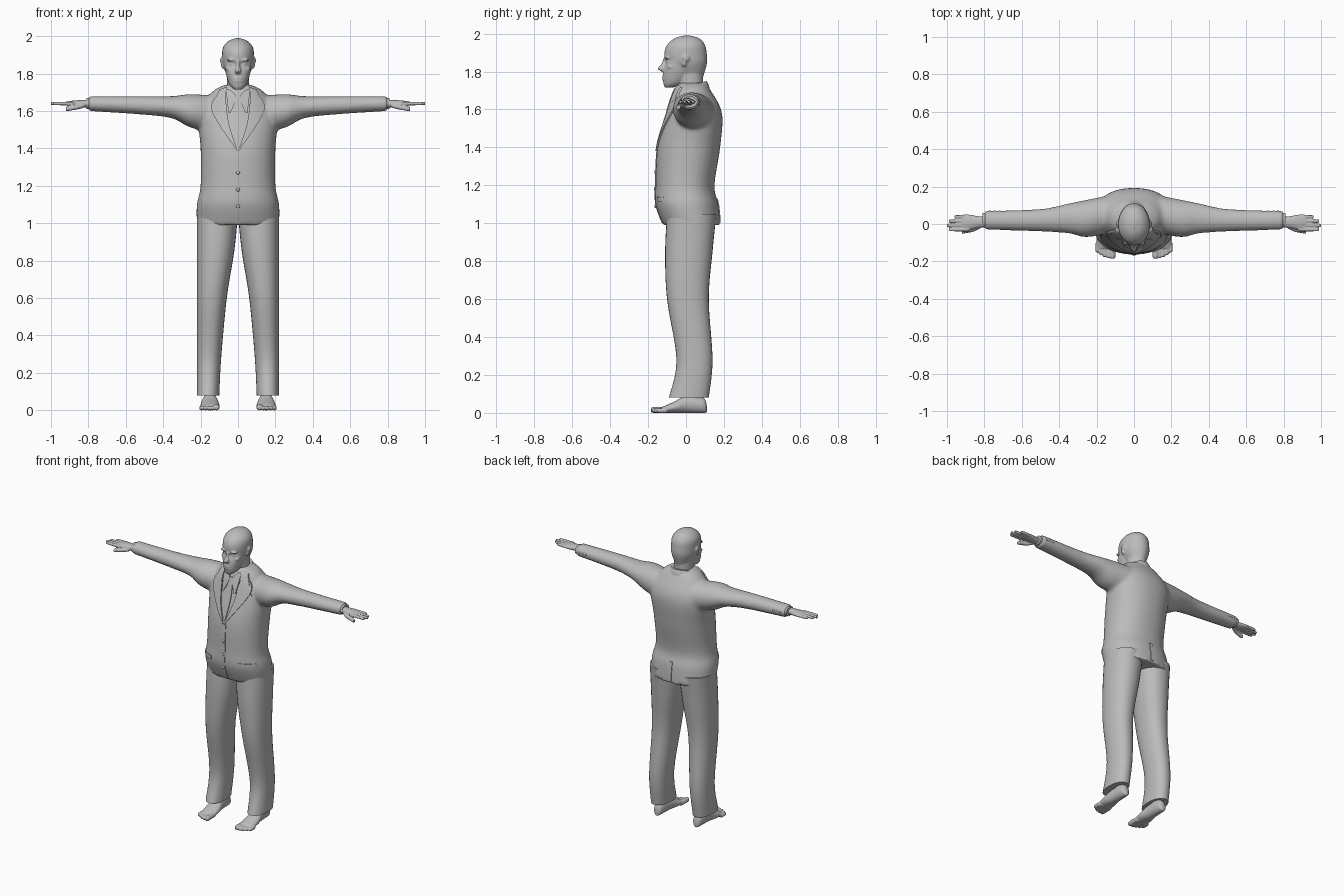
import bpy, bmesh, math
from mathutils import Vector
from mathutils.bvhtree import BVHTree

if "Cube" in bpy.data.objects:
    bpy.data.objects.remove(bpy.data.objects["Cube"])

shade = .5
grey = bpy.data.materials.new("plain_grey")
grey.use_nodes = True
grey.diffuse_color = (shade, shade, shade, 1)
grey.node_tree.nodes["Principled BSDF"].inputs["Base Color"].default_value = grey.diffuse_color


def spline(points, steps):
    """Smooth curve through points of any dimension."""
    padded = [points[0], *points, points[-1]]
    for i in range(len(points) - 1):
        for s in range(steps):
            t = s / steps
            yield [b + t / 2 * ((c - a) + t * ((2 * a - 5 * b + 4 * c - d) + t * (3 * b - a - 3 * c + d)))
                   for a, b, c, d in zip(*padded[i:i + 4])]
    yield points[-1]


def loft(bm, axis, rings, side=1, power=2, count=32):
    """Smooth tube through rings (x, y, z, half size, other half size) across an axis."""
    u, v = [k for k in range(3) if k != "xyz".index(axis)]

    def rounded(value):
        return math.copysign(abs(value) ** (2 / power), value)

    loops = []
    for *centre, half_u, half_v in spline(rings, 5):
        loop = []
        for k in range(count):
            angle = math.tau * k / count
            point = Vector(centre)
            point[u] += half_u * rounded(math.cos(angle))
            point[v] += half_v * rounded(math.sin(angle))
            point.x *= side
            loop.append(bm.verts.new(point))
        loops.append(loop)
    for low, high in zip(loops, loops[1:]):
        for k in range(count):
            bm.faces.new((low[k - 1], low[k], high[k], high[k - 1]))
    bm.faces.new(loops[0])
    bm.faces.new(loops[-1])


def slices(rows):
    """Turn body slices (z, front y, back y, half width) into loft rings."""
    return [(0, (front + back) / 2, z, width, (back - front) / 2) for z, front, back, width in rows]


def blob(bm, centre, size, side=1):
    made = bmesh.ops.create_uvsphere(bm, u_segments=16, v_segments=10, radius=1)["verts"]
    bmesh.ops.scale(bm, vec=size, verts=made)
    bmesh.ops.translate(bm, vec=(centre[0] * side, centre[1], centre[2]), verts=made)


def finish(bm, name, voxel=0, softness=2):
    """Make the object; a voxel size blends its pieces into one skin."""
    bmesh.ops.recalc_face_normals(bm, faces=bm.faces)
    mesh = bpy.data.meshes.new(name)
    bm.to_mesh(mesh)
    bm.free()
    mesh.materials.append(grey)
    part = bpy.data.objects.new(name, mesh)
    bpy.context.collection.objects.link(part)
    if voxel:
        blend = part.modifiers.new("blend", "REMESH")
        blend.mode, blend.voxel_size, blend.use_smooth_shade = "VOXEL", voxel, True
        soften = part.modifiers.new("soften", "SMOOTH")
        soften.factor, soften.iterations = .5, softness
    else:
        bpy.ops.object.select_all(action="DESELECT")
        part.select_set(True)
        bpy.context.view_layer.objects.active = part
        bpy.ops.object.shade_smooth_by_angle(angle=math.radians(40))
    return part


sides = ((1, "left"), (-1, "right"))

# Jacket body and sleeves
bm = bmesh.new()
loft(bm, "z", slices([(.99, -.12, .18, .22), (1.1, -.16, .17, .22), (1.2, -.16, .15, .2),
                      (1.4, -.15, .18, .2), (1.58, -.1, .19, .21), (1.7, -.06, .13, .14),
                      (1.74, -.04, .1, .07)]), power=2.2, count=48)
for side, label in sides:
    loft(bm, "x", [(.1, .06, 1.58, .1, .1), (.25, .03, 1.6, .1, .09), (.35, .03, 1.62, .08, .06),
                   (.5, .02, 1.63, .06, .05), (.8, .02, 1.64, .05, .04)], side)
jacket = finish(bm, "jacket", .011, softness=5)

for side, label in sides:
    # Trouser leg, straight outside and tapering inside
    bm = bmesh.new()
    outer = .22
    loft(bm, "z", [((inner + outer) / 2, (front + back) / 2, z, (outer - inner) / 2, (back - front) / 2)
                   for z, inner, front, back in ((.08, .1, -.09, .12), (.28, .09, -.05, .14),
                                                 (.6, .06, -.1, .12), (.85, .02, -.11, .14),
                                                 (1.05, 0, -.1, .16))], side, power=2.2)
    finish(bm, label + "_trouser_leg")

    # Bare foot resting on the ground, ankle and toes
    bm = bmesh.new()
    foot = .15
    loft(bm, "y", [(foot, y, height / 2, width, height / 2)
                   for y, height, width in ((.11, .04, .01), (.09, .08, .03), (0, .09, .04),
                                            (-.06, .06, .05), (-.13, .03, .05))], side)
    loft(bm, "z", [(foot, .05, z, .03, .04) for z in (.04, .16)], side)
    for k in range(5):
        x, tip = .115 + .02 * k, .002 * k * k - .185
        size = .012 if k else .016
        loft(bm, "y", [(x, y, size, size * scale, size * scale)
                       for y, scale in ((-.1, 1), (tip + .01, 1), (tip, .3))], side, count=14)
    finish(bm, label + "_foot", .0045)

    # Hand with fingers and thumb
    bm = bmesh.new()
    palm = 1.64
    loft(bm, "x", [(x, .01, palm, width, thick)
                   for x, width, thick in ((.77, .03, .02), (.82, .03, .02),
                                           (.88, .04, .016), (.92, .04, .01))], side)
    for k in range(4):
        y, tip = .023 * k - .03, 1 - .01 * (k - 1) ** 2
        loft(bm, "x", [(x, y, palm, size, size)
                       for x, size in ((.88, .01), (tip - .01, .009), (tip, .003))], side, count=14)
    loft(bm, "x", [(x, y, z, .012, .012) for x, y, z in ((.82, -.01, 1.63), (.86, -.03, 1.62),
                                                         (.92, -.04, 1.61))], side, count=14)
    finish(bm, label + "_hand", .0045)

    # Shirt cuff and sleeve buttons
    bm = bmesh.new()
    loft(bm, "x", [(x, .02, palm, .04, .03) for x in (.77, .81)], side)
    finish(bm, label + "_shirt_cuff")
    bm = bmesh.new()
    for k in range(3):
        blob(bm, (.72 + .025 * k, .068, palm), (.007, .005, .007), side)
    finish(bm, label + "_sleeve_buttons")

# Head: neck, skull, face and nose
bm = bmesh.new()
loft(bm, "z", slices([(1.64, -.03, .09, .06), (1.8, -.05, .09, .06)]))
loft(bm, "z", slices([(1.77, -.05, .09, .05), (1.84, -.1, .11, .08), (1.89, -.115, .11, .085),
                      (1.94, -.1, .1, .08), (1.975, -.06, .07, .05), (1.99, -.01, .02, .01)]))
loft(bm, "z", slices([(1.715, -.11, -.07, .02), (1.74, -.12, -.01, .045), (1.8, -.12, .03, .065),
                      (1.86, -.1, .03, .075)]), power=2.2)
loft(bm, "z", slices([(1.87, -.12, -.1, .008), (1.84, -.13, -.1, .01), (1.815, -.15, -.1, .017),
                      (1.8, -.13, -.1, .012)]), count=16)
# Lips, brows, eyes, cheeks and ears
for z in (1.775, 1.76):
    blob(bm, (0, -.116, z), (.026, .01, .006))
for side, label in sides:
    blob(bm, (.034, -.1, 1.873), (.027, .015, .007), side)
    blob(bm, (.032, -.092, 1.85), (.015, .012, .008), side)
    blob(bm, (.046, -.08, 1.825), (.02, .02, .013), side)
    blob(bm, (.085, 0, 1.87), (.011, .02, .02), side)
    blob(bm, (.08, -.01, 1.845), (.011, .012, .02), side)
finish(bm, "head", .0055)

# Collar standing around the neck, higher at the back
bm = bmesh.new()
loft(bm, "z", slices([(1.67, -.07, .13, .1), (1.71, -.055, .12, .085), (1.735, -.045, .11, .07)]))
for vert in bm.verts:
    vert.co.z += .2 * (vert.co.y - .04)
finish(bm, "collar")

# Thin cloth pieces laid on the jacket
bpy.context.view_layer.update()
tree = BVHTree.FromObject(jacket, bpy.context.evaluated_depsgraph_get())


def on_jacket(x, z, facing=-1):
    hit = tree.ray_cast(Vector((x, facing, z)), Vector((0, -facing, 0)))[0]
    return hit or tree.find_nearest(Vector((x, -.04, z)))[0]


def cloth(name, edge_a, edge_b, lift, facing=-1, side=1):
    """Strip between two (x, z) edges, dropped on the front or back and sunk in behind."""
    bm = bmesh.new()
    across = 6
    rows = []
    for a, b in zip(spline(edge_a, 10), spline(edge_b, 10)):
        row = []
        for j in range(across + 1):
            x, z = Vector(a).lerp(Vector(b), j / across)
            row.append(bm.verts.new(on_jacket(x * side, z, facing) + Vector((0, facing * lift, 0))))
        rows.append(row)
    for low, high in zip(rows, rows[1:]):
        for j in range(across):
            bm.faces.new((low[j], low[j + 1], high[j + 1], high[j]))
    made = bmesh.ops.extrude_face_region(bm, geom=bm.faces[:])["geom"]
    bmesh.ops.translate(bm, vec=(0, -facing * .012, 0),
                        verts=[g for g in made if isinstance(g, bmesh.types.BMVert)])
    finish(bm, name)


def stripe(name, top, bottom, half, lift, facing=-1):
    """Upright cloth strip on the middle line."""
    cloth(name, [(-half, top), (-half, bottom)], [(half, top), (half, bottom)], lift, facing)


for side, label in sides:
    cloth(label + "_lapel", [(.07, 1.715), (.05, 1.54), (0, 1.385)],
          [(.1, 1.7), (.14, 1.6), (0, 1.38)], .009, side=side)
    cloth(label + "_collar_fold", [(.06, 1.73), (.07, 1.64)], [(.1, 1.715), (.13, 1.645)],
          .012, side=side)
    cloth(label + "_shirt_collar", [(.035, 1.71), (.01, 1.67), (.04, 1.59)],
          [(.06, 1.72), (.06, 1.67), (.05, 1.59)], .009, side=side)
    cloth(label + "_pocket_flap", [(.1, 1.14), (.2, 1.135)], [(.1, 1.115), (.2, 1.11)],
          .005, side=side)
cloth("tie", [(-.014, 1.68), (-.022, 1.54), (-.004, 1.39)],
      [(.014, 1.68), (.022, 1.54), (.004, 1.39)], .007)
cloth("chest_pocket", [(.1, 1.585), (.15, 1.595)], [(.1, 1.575), (.15, 1.585)], .004)
stripe("front_edge", 1.385, 1, .014, .004)
stripe("back_vent", 1.13, 1, .012, .005, facing=1)

# Jacket front buttons
bm = bmesh.new()
for k in range(3):
    blob(bm, on_jacket(0, 1.09 + .09 * k) - Vector((0, .004, 0)), (.01, .005, .01))
finish(bm, "front_buttons")
